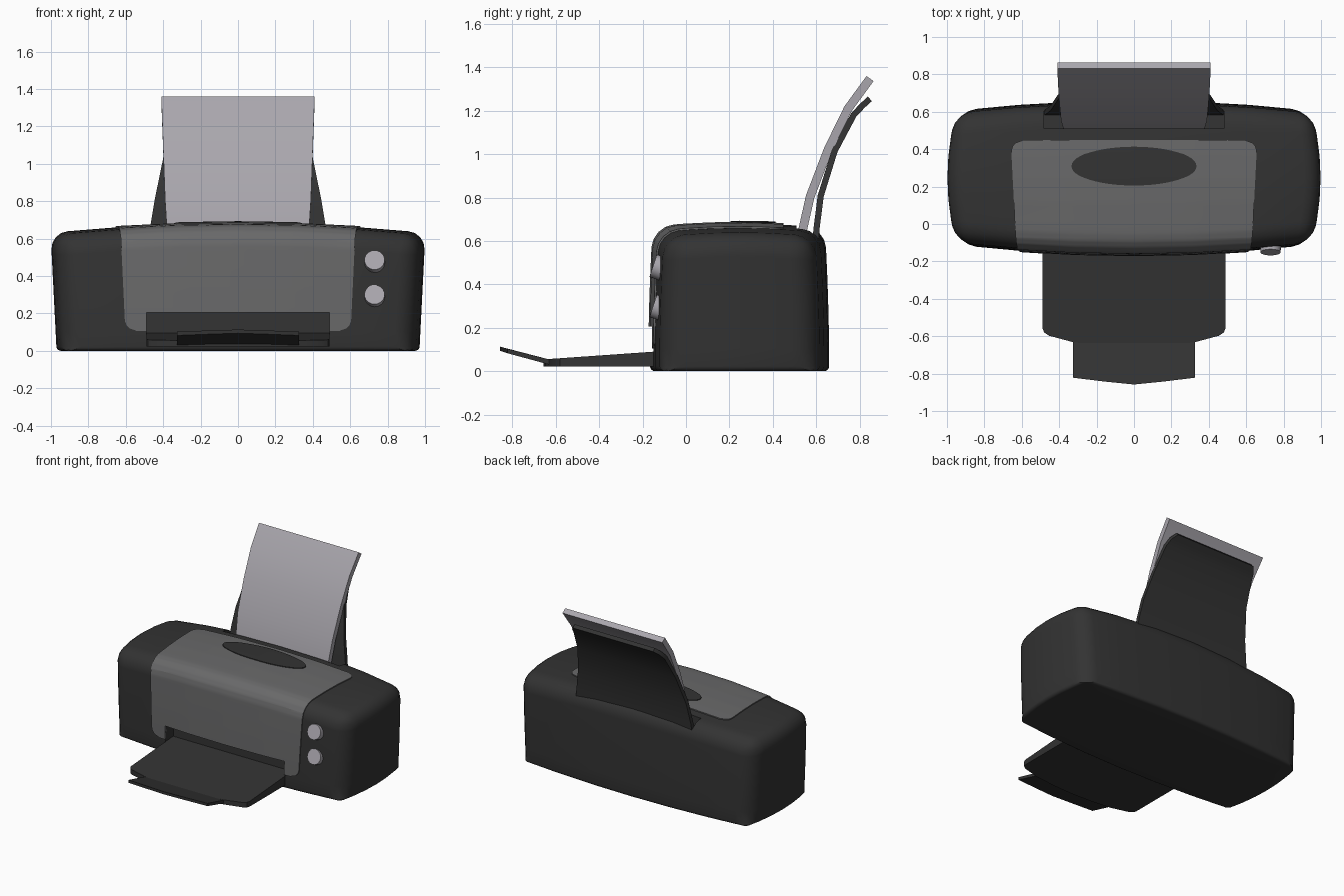
import bpy, bmesh, math
from mathutils import Vector

if "Cube" in bpy.data.objects:
    bpy.data.objects.remove(bpy.data.objects["Cube"])


def material(name, r, g, b):
    m = bpy.data.materials.new(name)
    m.diffuse_color = (r, g, b, 1)
    m.use_nodes = True
    m.node_tree.nodes["Principled BSDF"].inputs["Base Color"].default_value = m.diffuse_color
    return m


CHARCOAL = material("charcoal plastic", 0.033, 0.033, 0.033)
GREY = material("grey plastic", 0.14, 0.14, 0.142)
PAPER = material("pale grey", 0.40, 0.385, 0.42)


def finish(bm, name, mat):
    me = bpy.data.meshes.new(name)
    bm.to_mesh(me)
    bm.free()
    ob = bpy.data.objects.new(name, me)
    bpy.context.collection.objects.link(ob)
    me.materials.append(mat)
    return ob


def modify(ob, kind, **settings):
    """Add a modifier and bake it straight into the mesh."""
    mod = ob.modifiers.new(kind, kind)
    for key, value in settings.items():
        setattr(mod, key, value)
    bpy.context.view_layer.update()
    dg = bpy.context.evaluated_depsgraph_get()
    me = bpy.data.meshes.new_from_object(ob.evaluated_get(dg))
    ob.modifiers.clear()
    ob.data = me


def sheet(name, rows, mat, cols=1):
    """Strip across x from rows of (half width, y, z)."""
    bm = bmesh.new()
    grid = [[bm.verts.new((w * (2 * i / cols - 1), y, z)) for i in range(cols + 1)]
            for w, y, z in rows]
    for a, b in zip(grid, grid[1:]):
        for i in range(cols):
            bm.faces.new((a[i], a[i + 1], b[i + 1], b[i]))
    return finish(bm, name, mat)


def prism(name, half, bottom, top, mat):
    """Mirrored plan outline between two sloped planes."""
    pts = half + [(-x, y) for x, y in reversed(half) if x > 0]
    bm = bmesh.new()
    lo = [bm.verts.new((x, y, bottom(y))) for x, y in pts]
    hi = [bm.verts.new((x, y, top(y))) for x, y in pts]
    bm.faces.new(lo)
    bm.faces.new(hi)
    for i in range(len(pts)):
        j = (i + 1) % len(pts)
        bm.faces.new((lo[i], lo[j], hi[j], hi[i]))
    bmesh.ops.recalc_face_normals(bm, faces=bm.faces)
    return finish(bm, name, mat)


def cut_box(ob, lo, hi):
    bm = bmesh.new()
    bmesh.ops.create_cube(bm, size=1)
    for v in bm.verts:
        v.co = [a + (c + 0.5) * (b - a) for a, b, c in zip(lo, hi, v.co)]
    cutter = finish(bm, "cutter", CHARCOAL)
    cutter.hide_render = True
    modify(ob, 'BOOLEAN', object=cutter, operation='DIFFERENCE', solver='EXACT')
    bpy.data.objects.remove(cutter)


# body: bulging box with rounded edges
bm = bmesh.new()
bmesh.ops.create_cube(bm, size=2)
bmesh.ops.subdivide_edges(bm, edges=bm.edges[:], cuts=5, use_grid_fill=True)
weight = bm.edges.layers.float.new("bevel_weight_edge")
for e in bm.edges:
    a, b = (v.co for v in e.verts)
    rim = [k for k in range(3) if abs(a[k]) > 0.999 and abs(a[k] - b[k]) < 0.001]
    if len(rim) == 2:
        e[weight] = 0.25 if 2 in rim and a.z < 0 else 1.0
for v in bm.verts:
    u, s, w = v.co
    t = (w + 1) / 2
    v.co = (u * (0.97 + 0.032 * t - 0.045 * s * s),
            0.247 + s * (0.413 - 0.02 * t * t - 0.052 * u * u),
            t * (0.68 - 0.048 * u * u - 0.02 * s * s))
body = finish(bm, "body", CHARCOAL)
modify(body, 'BEVEL', width=0.09, segments=4, limit_method='WEIGHT')

# grey cover: rounded strip wrapped over the front and top
path = [Vector(p) for p in [(-0.2, 0.105), (-0.19, 0.54), (-0.165, 0.63),
                            (-0.09, 0.68), (0.1, 0.71), (0.45, 0.69)]]
lengths = [(q - p).length for p, q in zip(path, path[1:])]
total, r, n = sum(lengths), 0.065, 72
rows = []
for k in range(n + 1):
    s = total * k / n
    d = min(s, total - s, r)
    half = 0.605 + 0.055 * s / total - r + math.sqrt(r * r - (r - d) ** 2)
    i = 0
    while i < len(lengths) - 1 and s > lengths[i]:
        s -= lengths[i]
        i += 1
    p = path[i].lerp(path[i + 1], min(1, s / lengths[i]))
    rows.append((half, p.x, p.y))
cover = sheet("cover", rows, GREY, 24)
modify(cover, 'SHRINKWRAP', target=body, wrap_mode='ABOVE_SURFACE', offset=0.008)

# dark oval on the cover
oval_rows = []
for k in range(25):
    a = math.pi * k / 24
    oval_rows.append((max(0.002, 0.335 * math.sin(a)), 0.31 - 0.105 * math.cos(a), 0.72))
oval = sheet("top_oval", oval_rows, CHARCOAL, 16)
modify(oval, 'SHRINKWRAP', target=body, wrap_mode='ABOVE_SURFACE', offset=0.013)
modify(oval, 'SOLIDIFY', thickness=0.006, offset=-1)
modify(cover, 'SOLIDIFY', thickness=0.014, offset=-1)

# output opening at the front, paper slot at the top
for ob in (body, cover):
    cut_box(ob, (-0.49, -0.4, 0.022), (0.49, -0.06, 0.205))
cut_box(body, (-0.48, 0.51, 0.59), (0.48, 0.605, 0.9))

# paper stack and curved support behind it
paper = sheet("paper", [(0.375, 0.505, 0.58), (0.38, 0.517, 0.65), (0.39, 0.553, 0.81),
                        (0.398, 0.637, 1.03), (0.405, 0.73, 1.22), (0.41, 0.832, 1.36)], PAPER)
modify(paper, 'SOLIDIFY', thickness=0.04, offset=-1, use_even_offset=True)
support = sheet("paper_support", [(0.48, 0.58, 0.57), (0.47, 0.588, 0.66), (0.445, 0.607, 0.81),
                                  (0.402, 0.672, 1.02), (0.375, 0.762, 1.19),
                                  (0.36, 0.805, 1.235), (0.33, 0.838, 1.265)], CHARCOAL)
modify(support, 'SOLIDIFY', thickness=0.028, offset=-1, use_even_offset=True)

# output tray and its raised extension
prism("output_tray", [(0.488, -0.065), (0.488, -0.56), (0.48, -0.58), (0.455, -0.597),
                      (0.325, -0.632), (0.16, -0.65), (0, -0.656)],
      lambda y: 0.022, lambda y: 0.1 + 0.07 * y, CHARCOAL)
prism("tray_extension", [(0.325, -0.6), (0.325, -0.822), (0.16, -0.842), (0, -0.858)],
      lambda y: 0.022 + 0.33 * max(0, -0.64 - y),
      lambda y: 0.046 + 0.31 * max(0, -0.64 - y), CHARCOAL)

# two tilted control buttons
for name, z in (("upper_button", 0.475), ("lower_button", 0.29)):
    bm = bmesh.new()
    bmesh.ops.create_cone(bm, cap_ends=True, segments=24, radius1=0.057, radius2=0.054, depth=0.07)
    ob = finish(bm, name, PAPER)
    ob.rotation_euler.x = math.radians(72)
    ob.location = (0.73, -0.118, z)

# smooth shading with crisp edges
bpy.context.view_layer.update()
for ob in bpy.context.scene.objects:
    ob.select_set(True)
bpy.context.view_layer.objects.active = body
bpy.ops.object.shade_smooth_by_angle(angle=math.radians(32))
